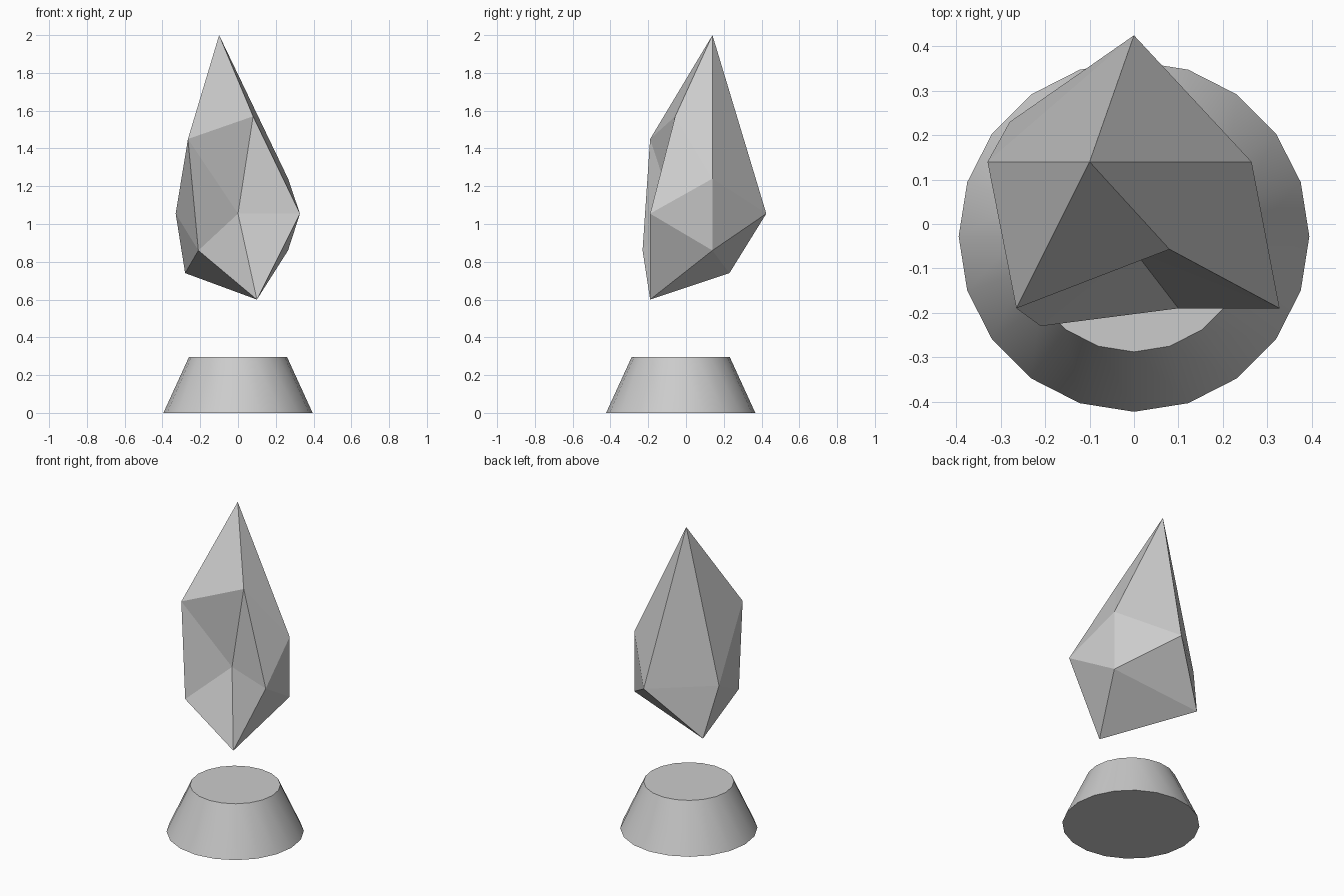
import bpy
import bmesh
from math import radians

if "Cube" in bpy.data.objects:
    bpy.data.objects.remove(bpy.data.objects["Cube"])

# tapered pedestal, 20 sides, smooth flank with sharp rims
bpy.ops.mesh.primitive_cone_add(vertices=20, radius1=0.395, radius2=0.26,
                                depth=0.295, location=(0, -0.028, 0.1475))
base = bpy.context.object
base.name = "pedestal"
bpy.ops.object.shade_smooth_by_angle(angle=radians(30))

# floating crystal: irregular icosahedron (tip, two rings of five, bottom point)
tip = (-0.10, 0.14, 2.0)
upper = [(0.08, -0.057, 1.57), (0.265, 0.14, 1.24), (0, 0.425, 1.055),
         (-0.33, 0.14, 1.055), (-0.265, -0.19, 1.45)]
lower = [(0.328, -0.19, 1.055), (0.265, 0.14, 0.86), (-0.28, 0.23, 0.74),
         (-0.21, -0.23, 0.86), (0, -0.06, 1.055)]
bottom = (0.10, -0.19, 0.60)

bm = bmesh.new()
t, b = bm.verts.new(tip), bm.verts.new(bottom)
u = [bm.verts.new(p) for p in upper]
l = [bm.verts.new(p) for p in lower]
for i in range(5):
    j = (i + 1) % 5
    for tri in ((t, u[i], u[j]), (u[i], l[i], u[j]),
                (l[i], l[j], u[j]), (b, l[j], l[i])):
        bm.faces.new(tri)
mesh = bpy.data.meshes.new("crystal")
bm.to_mesh(mesh)
bm.free()
bpy.context.collection.objects.link(bpy.data.objects.new("crystal", mesh))
